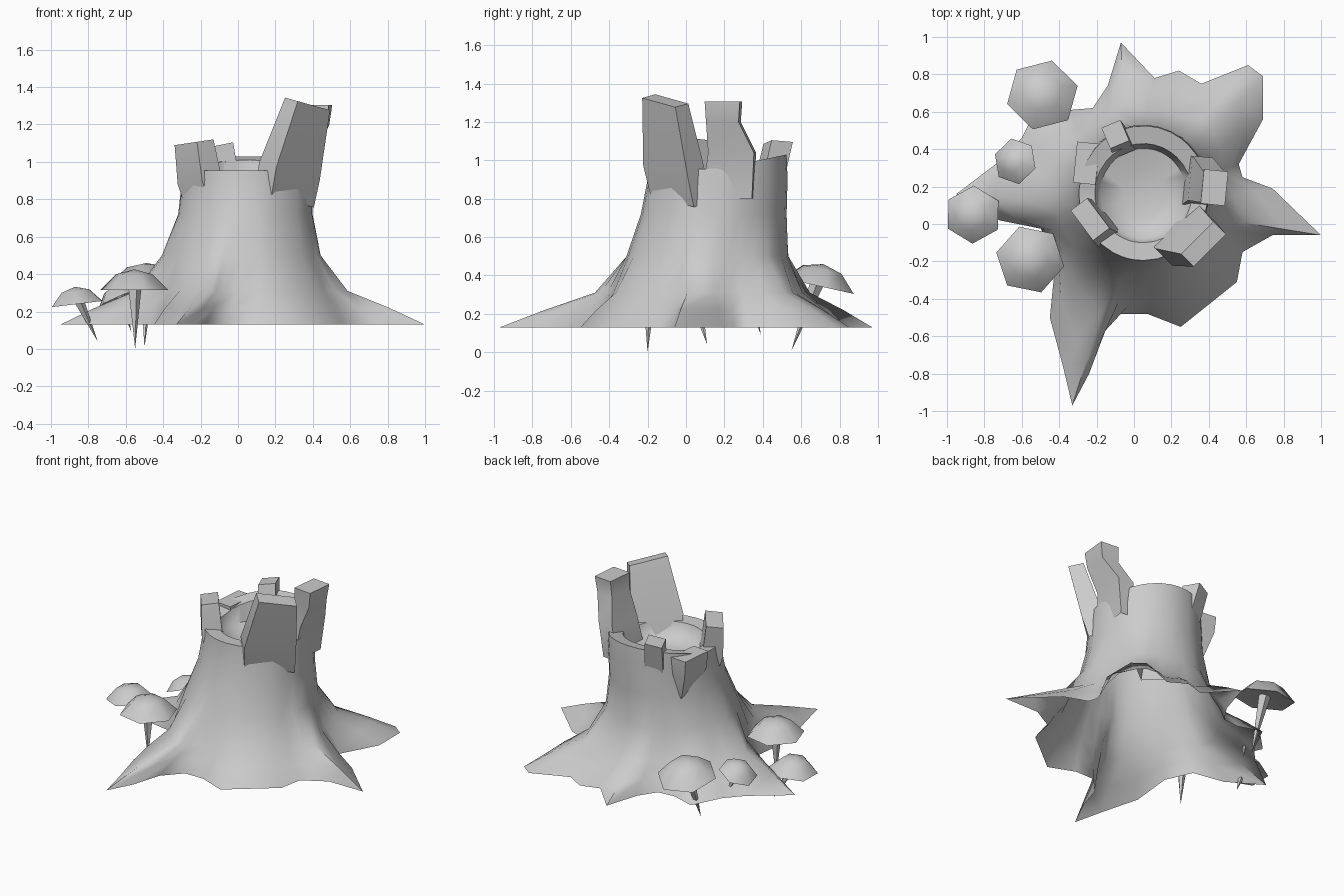
import bpy, bmesh, math
from mathutils import Vector, Matrix

cube = bpy.data.objects.get("Cube")
if cube:
    bpy.data.objects.remove(cube, do_unlink=True)

grey = bpy.data.materials.new("plain grey")
grey.use_nodes = True
colour = (0.6, 0.6, 0.6, 1)
grey.diffuse_color = colour
grey.node_tree.nodes["Principled BSDF"].inputs["Base Color"].default_value = colour


def loft(name, rings, cap_start=False, cap_end=False, smooth=60, matrix=None):
    """Skin a list of equal-length closed rings into one object."""
    bm = bmesh.new()
    rows = [[bm.verts.new(p) for p in ring] for ring in rings]
    count = len(rows[0])
    for low, high in zip(rows, rows[1:]):
        for i in range(count):
            j = (i + 1) % count
            bm.faces.new((low[i], low[j], high[j], high[i]))
    if cap_start:
        bm.faces.new(rows[0][::-1])
    if cap_end:
        bm.faces.new(rows[-1])
    bmesh.ops.remove_doubles(bm, verts=bm.verts, dist=0.0005)
    if matrix:
        bm.transform(matrix)
    mesh = bpy.data.meshes.new(name)
    bm.to_mesh(mesh)
    bm.free()
    mesh.materials.append(grey)
    obj = bpy.data.objects.new(name, mesh)
    bpy.context.collection.objects.link(obj)
    bpy.ops.object.select_all(action="DESELECT")
    obj.select_set(True)
    bpy.context.view_layer.objects.active = obj
    bpy.ops.object.shade_smooth_by_angle(angle=math.radians(smooth))
    return obj


# Ground outline of the roots, counter-clockwise from the +x root
outline = [
    (1, -.06), (.74, .19), (.58, .25), (.56, .32), (.69, .56), (.69, .79),
    (.61, .85), (.36, .75), (.24, .82), (.11, .78), (-.07, .97), (-.14, .74),
    (-.22, .62), (-.34, .61), (-.5, .66), (-.6, .46), (-.7, .35),
    (-.95, .16), (-.72, .02), (-.5, -.02), (-.42, -.2), (-.45, -.5),
    (-.38, -.76), (-.33, -.97), (-.24, -.8), (-.18, -.6), (-.07, -.48),
    (.07, -.48), (.25, -.55), (.55, -.31), (.58, -.15), (.74, -.06)]
count = len(outline)
middle = Vector((.02, .1))
first = math.atan2(-.16, .98)
angles = []
for i, point in enumerate(outline):
    d = Vector(point) - middle
    turn = (math.atan2(d.y, d.x) - first) % math.tau
    even = math.tau * i / count
    angles.append(first + .6 * turn + .4 * even)


def trunk_ring(z, cx, cy, rx, ry, spread=0, rise=0):
    ring = []
    for a, point in zip(angles, outline):
        core = Vector((cx + rx * math.cos(a), cy + ry * math.sin(a)))
        flat = core.lerp(Vector(point), spread)
        ring.append((flat.x, flat.y, z + rise * max(0, math.sin(a))))
    return ring


# Trunk: flaring roots, waist, thick rim and shallow hollow, open underneath
loft("trunk", [
    trunk_ring(.13, .02, .1, .5, .5, 1),
    trunk_ring(.22, .02, .1, .48, .48, .62),
    trunk_ring(.31, .02, .1, .455, .46, .22),
    trunk_ring(.5, .02, .11, .41, .415, .03),
    trunk_ring(.72, .04, .145, .36, .38),
    trunk_ring(.9, .05, .165, .35, .365),
    trunk_ring(.955, .05, .165, .345, .36, 0, .075),
    trunk_ring(.95, .05, .165, .26, .265, 0, .06),
    trunk_ring(.87, .05, .165, .23, .24),
    trunk_ring(.84, .05, .16, .11, .12),
    trunk_ring(.83, .05, .16, 0, 0)])


# Broken splinters growing out of the rim
def splinter(name, sections, turn, tilt):
    """Each section is x, y, z, half width, half depth; tilt slopes it in x."""
    rings = []
    c, s = math.cos(turn), math.sin(turn)
    for x, y, z, w, d in sections:
        ring = []
        for u, v in ((w, d), (-w, d), (-w, -d), (w, -d)):
            dx, dy = u * c - v * s, u * s + v * c
            ring.append((x + dx, y + dy, z + tilt * dx))
        rings.append(ring)
    return loft(name, rings, cap_end=True, smooth=50)


quarter = math.pi / 4
splinter("tall_splinter", [(.25, -.03, .8, .16, .06), (.275, -.06, .95, .165, .065),
                           (.372, -.108, 1.31, .122, .048)], quarter, -.28)
splinter("right_splinter", [(.32, .22, .8, .06, .13), (.355, .24, 1.04, .055, .12),
                            (.42, .195, 1.2, .06, .085), (.43, .195, 1.305, .065, .092)],
         -.1, 0)
splinter("left_splinter", [(-.15, .02, .7, .06, .1), (-.205, .005, .9, .065, .11),
                           (-.235, .025, 1.105, .055, .1)], .64, .15)
splinter("back_splinter", [(-.07, .43, .88, .06, .06),
                           (-.1, .48, 1.09, .055, .06)], .4, .2)
splinter("rim_corner", [(-.19, .31, .7, .06, .08), (-.245, .325, .87, .06, .105),
                        (-.255, .325, .985, .06, .11)], -.1, 0)


# Mushrooms: tilted hexagonal caps over stems that taper to a point
def mushroom(name, centre, radius, turn, lean, tip):
    def hexagon(r, z):
        return [(r * math.cos(turn + math.tau * k / 6),
                 r * math.sin(turn + math.tau * k / 6), z) for k in range(6)]

    place = Matrix.Translation(centre) @ Matrix.Rotation(lean[0], 4, "X") \
        @ Matrix.Rotation(lean[1], 4, "Y")
    loft(name + "_cap", [
        hexagon(0, .15 * radius), hexagon(radius, 0),
        hexagon(.55 * radius, .45 * radius), hexagon(0, .6 * radius)],
        smooth=50, matrix=place)
    top, foot = Vector(centre) + Vector((0, 0, .03)), Vector(tip)
    rings = []
    for p, r in ((foot, 0), (top, .22 * radius)):
        rings.append([p + Vector((r * math.cos(math.tau * k / 5),
                                  r * math.sin(math.tau * k / 5), 0))
                      for k in range(5)])
    loft(name + "_stem", rings, cap_end=True)


mushroom("front_mushroom", (-.555, -.19, .315), .185, -.2, (0, 0), (-.55, -.2, 0))
mushroom("side_mushroom", (-.86, .05, .24), .155, .5, (0, -.12), (-.75, .11, .04))
mushroom("small_mushroom", (-.635, .335, .27), .125, .7, (-.1, -.4), (-.57, .39, .09))
mushroom("back_mushroom", (-.49, .69, .345), .195, .26, (-.22, 0), (-.5, .55, .01))
